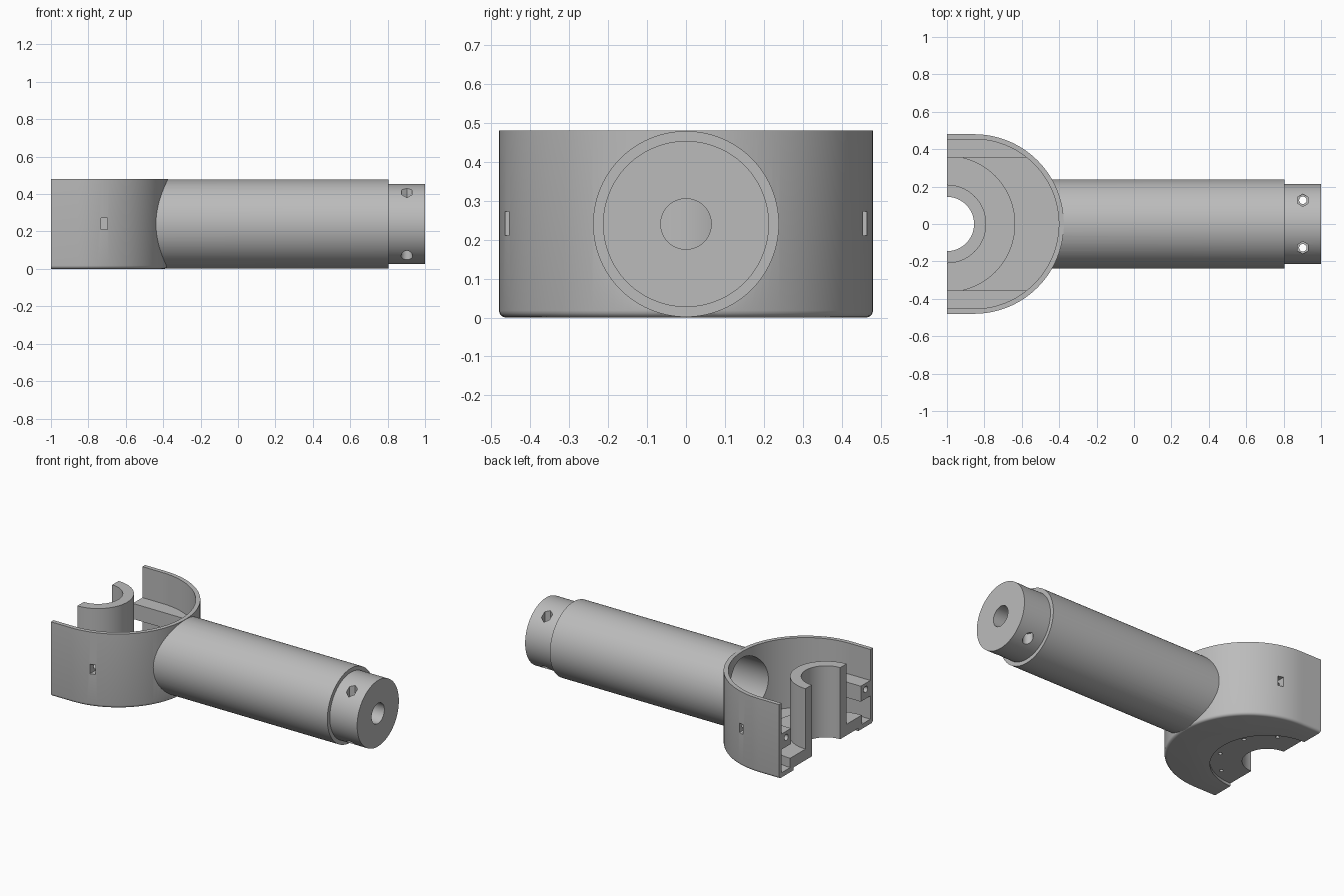
import bpy, bmesh, math
from mathutils import Matrix

cube = bpy.data.objects.get("Cube")
if cube:
    bpy.data.objects.remove(cube, do_unlink=True)

grey = bpy.data.materials.new("plain grey")
grey.use_nodes = True
COLOUR = (0.5, 0.5, 0.5, 1)
grey.diffuse_color = COLOUR
grey.node_tree.nodes["Principled BSDF"].inputs["Base Color"].default_value = COLOUR

MID = 0.24        # height of the tube axis
CUT = -1.0        # plane of the open side
ARC = -0.855      # centre of the rounded housing wall


def make(name, bm):
    bmesh.ops.recalc_face_normals(bm, faces=bm.faces)
    mesh = bpy.data.meshes.new(name)
    bm.to_mesh(mesh)
    bm.free()
    mesh.materials.append(grey)
    ob = bpy.data.objects.new(name, mesh)
    bpy.context.collection.objects.link(ob)
    return ob


def upright(name, x, y, r, z0, z1, n=96):
    bm = bmesh.new()
    bmesh.ops.create_cone(bm, cap_ends=True, segments=n, radius1=r, radius2=r, depth=z1 - z0,
                          matrix=Matrix.Translation((x, y, (z0 + z1) / 2)))
    return make(name, bm)


def lengthwise(name, r, x0, x1, y=0, z=MID, n=96):
    bm = bmesh.new()
    bmesh.ops.create_cone(bm, cap_ends=True, segments=n, radius1=r, radius2=r, depth=x1 - x0,
                          matrix=Matrix.Translation(((x0 + x1) / 2, y, z))
                          @ Matrix.Rotation(math.pi / 2, 4, 'Y'))
    return make(name, bm)


def box(name, x0, x1, y0, y1, z0, z1):
    bm = bmesh.new()
    bmesh.ops.create_cube(bm, size=1, matrix=Matrix.Translation(
        ((x0 + x1) / 2, (y0 + y1) / 2, (z0 + z1) / 2))
        @ Matrix.Diagonal((x1 - x0, y1 - y0, z1 - z0, 1)))
    return make(name, bm)


def d_block(name, r, z0, z1, fillet=0):
    """Prism with a half-round end towards +x."""
    bm = bmesh.new()
    pts = [(-1.3, -r)]
    for i in range(73):
        a = math.pi * (i / 72 - 0.5)
        pts.append((ARC + r * math.cos(a), r * math.sin(a)))
    pts.append((-1.3, r))
    base = bm.faces.new([bm.verts.new((x, y, z0)) for x, y in pts])
    rim = list(base.edges)
    up = bmesh.ops.extrude_face_region(bm, geom=[base], use_keep_orig=True)["geom"]
    bmesh.ops.translate(bm, vec=(0, 0, z1 - z0),
                        verts=[v for v in up if isinstance(v, bmesh.types.BMVert)])
    if fillet:
        bmesh.ops.bevel(bm, geom=rim, offset=fillet, segments=4, profile=0.5, affect='EDGES')
    return make(name, bm)


def combine(target, other, mode):
    mod = target.modifiers.new("join", 'BOOLEAN')
    mod.operation, mod.solver, mod.object = mode, 'EXACT', other
    bpy.context.view_layer.objects.active = target
    bpy.ops.object.modifier_apply(modifier=mod.name)
    bpy.data.objects.remove(other, do_unlink=True)


def add(other):
    combine(body, other, 'UNION')


def cut(other):
    combine(body, other, 'DIFFERENCE')


# Rounded housing with tube and stepped spigot
body = d_block("tube_and_half_housing", 0.48, 0, 0.48, fillet=0.018)
add(lengthwise("tube", 0.2385, -0.6, 0.805))
add(lengthwise("spigot", 0.213, 0.7, 1.0))

# Open housing interior, hollow tube and end bore
cut(d_block("cavity", 0.453, 0.03, 0.7))
cut(lengthwise("tunnel", 0.2, -0.7, 0.78))
cut(lengthwise("bore", 0.065, 0.6, 1.2, n=48))

# Raised hub floor and central column
add(upright("hub_floor", CUT, 0, 0.365, 0.01, 0.09))
add(upright("column", CUT, 0, 0.21, 0.05, 0.48))
cut(upright("column_bore", CUT, 0, 0.145, -0.2, 0.7))
cut(upright("underside_recess", CUT, 0, 0.33, -0.2, 0.018))
for deg in (-62, -22, 22, 62):
    a = math.radians(deg)
    cut(upright("screw_hole", CUT + 0.285 * math.cos(a), 0.285 * math.sin(a),
                0.012, -0.1, 0.06, 16))

# Side rails with screw holes and nut slots through the wall
for s in (-1, 1):
    rail = box("rail", -1.25, -0.4, *sorted((s * 0.355, s * 0.6)), 0.18, 0.28)
    combine(rail, d_block("rail_limit", 0.465, 0.1, 0.4), 'INTERSECT')
    add(rail)
    cut(lengthwise("rail_hole", 0.02, -1.2, -0.65, s * 0.405, MID, 24))
    cut(box("nut_slot", -0.733, -0.699, *sorted((s * 0.375, s * 0.6)), 0.21, 0.272))

# Spigot bolts: through holes, hexagonal pockets above, round ones below
for y in (-0.127, 0.127):
    cut(upright("bolt_hole", 0.903, y, 0.02, -0.2, 0.7, 24))
    cut(upright("nut_pocket", 0.903, y, 0.033, 0.36, 0.7, 6))
    cut(upright("head_pocket", 0.903, y, 0.031, -0.2, 0.12, 24))

# Flat open side
cut(box("open_side", -1.6, CUT, -1, 1, -1, 1))

bpy.ops.object.select_all(action='DESELECT')
body.select_set(True)
bpy.context.view_layer.objects.active = body
bpy.ops.object.shade_smooth_by_angle(angle=math.radians(30))
